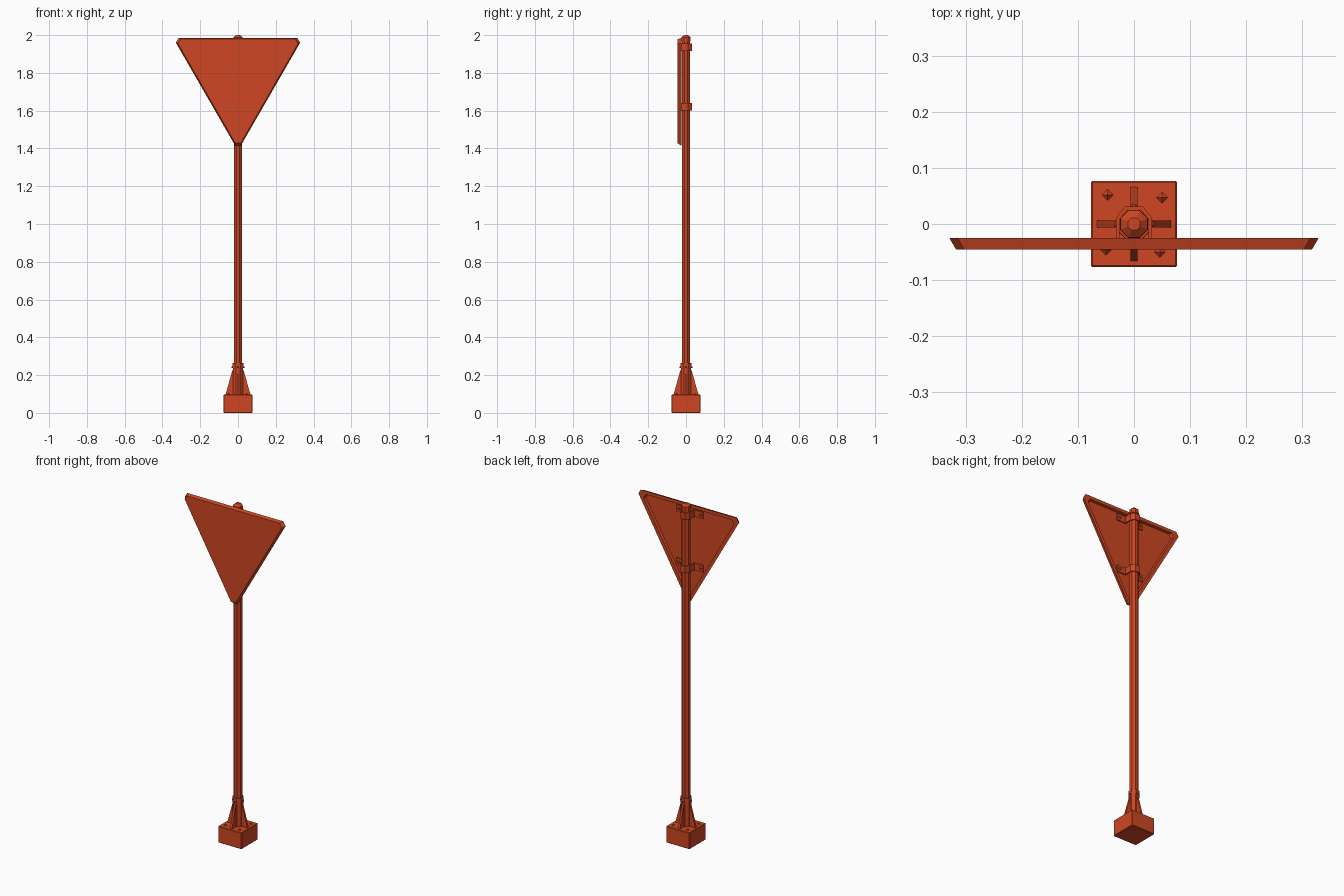
import bpy, bmesh
from math import pi, radians
from mathutils import Matrix, Vector

cube = bpy.data.objects.get("Cube")
if cube:
    bpy.data.objects.remove(cube)

RED = (0.62, 0.062, 0.016, 1)
paint = bpy.data.materials.new("orange_red_paint")
paint.use_nodes = True
paint.diffuse_color = RED
bsdf = paint.node_tree.nodes["Principled BSDF"]
bsdf.inputs["Base Color"].default_value = RED


def finish(name, bm):
    bmesh.ops.recalc_face_normals(bm, faces=bm.faces[:])
    mesh = bpy.data.meshes.new(name)
    bm.to_mesh(mesh)
    bm.free()
    mesh.materials.append(paint)
    obj = bpy.data.objects.new(name, mesh)
    bpy.context.collection.objects.link(obj)
    return obj


def prism(name, points, direction, matrix=Matrix()):
    """Extrude a flat outline along a direction."""
    bm = bmesh.new()
    face = bm.faces.new([bm.verts.new(p) for p in points])
    ext = bmesh.ops.extrude_face_region(bm, geom=[face], use_keep_orig=True)
    moved = [v for v in ext["geom"] if isinstance(v, bmesh.types.BMVert)]
    bmesh.ops.translate(bm, verts=moved, vec=direction)
    bm.transform(matrix)
    return finish(name, bm)


def cone(name, r1, r2, height, sides, matrix):
    """Faceted frustum standing on its local origin."""
    bm = bmesh.new()
    bmesh.ops.create_cone(bm, cap_ends=True, segments=sides, radius1=r1,
                          radius2=r2, depth=height,
                          matrix=matrix @ Matrix.Translation((0, 0, height / 2)))
    return finish(name, bm)


def at(x, y, z, turn=0):
    return Matrix.Translation((x, y, z)) @ Matrix.Rotation(turn, 4, 'Z')


def mirrored(half):
    return half + [(-x, y) for x, y in reversed(half)]


# Footing block
h = 0.077
block = prism("footing_block", [(-h, -h, 0), (h, -h, 0), (h, h, 0), (-h, h, 0)],
              (0, 0, 0.097))
bevel = block.modifiers.new("soft_edges", 'BEVEL')
bevel.width = 0.003
bevel.segments = 1

# Anchor bolts
for i, (x, y) in enumerate([(-.047, .052), (.05, .047), (-.05, -.046), (.046, -.05)]):
    cone(f"anchor_bolt_{i + 1}", 0.01, 0, 0.008, 4, at(x, y, 0.097))

# Socket with collar, ribs and set screws
cone("socket", 0.029, 0.029, 0.145, 8, at(0, 0, 0.095, pi / 8))
cone("socket_collar", 0.032, 0.031, 0.027, 8, at(0, 0, 0.237, pi / 8))
for i in range(4):
    turn = Matrix.Rotation(i * pi / 2, 4, 'Z')
    prism(f"socket_rib_{i + 1}",
          [(.02, -.006, .095), (.067, -.006, .095), (.062, -.006, .11),
           (.03, -.006, .225), (.02, -.006, .225)], (0, .012, 0), turn)
    cone(f"set_screw_{i + 1}", 0.006, 0.004, 0.007, 6,
         turn @ Matrix.Translation((.028, 0, .242)) @ Matrix.Rotation(pi / 2, 4, 'Y'))

# Pole and its domed cap
cone("pole", 0.024, 0.024, 1.875, 8, at(0, 0, 0.095, pi / 8))
cone("pole_cap", 0.027, 0.026, 0.023, 8, at(0, 0, 1.965, pi / 8))
cone("pole_cap_dome", 0.026, 0.012, 0.012, 8, at(0, 0, 1.988, pi / 8))

# Sign: pressed triangular dish with flared sides and a back lip
outline = [Vector(p) for p in mirrored([(.015, 1.415), (.329, 1.96), (.314, 1.985)])]
centre = Vector((0, 1.795))
bm = bmesh.new()
loops = []
for scale, y in [(.965, -.045), (1, -.025), (.9, -.025), (.88, -.039)]:
    ring = [centre + (p - centre) * scale for p in outline]
    loops.append([bm.verts.new((p.x, y, p.y)) for p in ring])
for a, b in zip(loops, loops[1:]):
    for k in range(len(a)):
        n = (k + 1) % len(a)
        bm.faces.new((a[k], a[n], b[n], b[k]))
bm.faces.new(loops[0])
bm.faces.new(loops[-1])
finish("sign_panel", bm)

# Clamps holding the sign to the pole
outer = [(.088, -.039), (.088, -.033), (.032, -.033), (.032, .011), (.016, .031)]
inner = [(.012, .025), (.026, .009), (.026, -.039)]
strap = outer + [(-x, y) for x, y in reversed(outer)]
strap += [(-x, y) for x, y in reversed(inner)] + inner
# Inner edge runs from the left foot round the pole to the right foot
n = len(outer) * 2
strap[n:] = [(-x, y) for x, y in reversed(inner)] + inner
for place, z in (("upper", 1.935), ("lower", 1.62)):
    prism(f"{place}_clamp", [(x, y, z - .02) for x, y in strap], (0, 0, .04))
    for side, s in (("left", 1), ("right", -1)):
        cone(f"{place}_clamp_bolt_{side}", 0.008, 0.006, 0.006, 6,
             Matrix.Translation((s * .07, -.033, z)) @ Matrix.Rotation(radians(-90), 4, 'X'))
